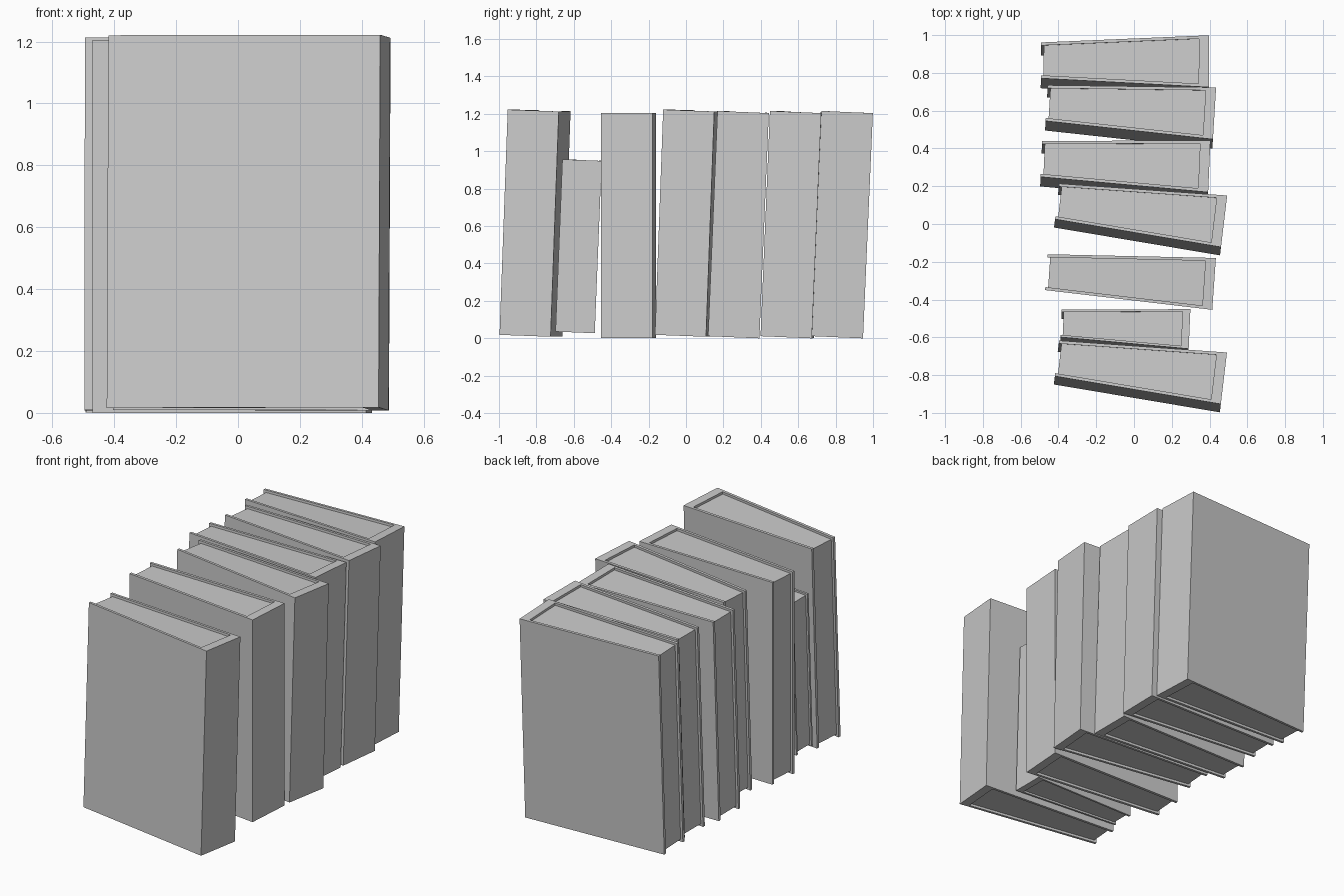
import bpy
from math import radians
from mathutils import Matrix, Vector

if "Cube" in bpy.data.objects:
    bpy.data.objects.remove(bpy.data.objects["Cube"])

HEIGHT = 1.205       # full-size book height
HALF_LEN = 0.445     # half of the cover length
SPINE, FORE = 0.1375, 0.095   # half widths at the spine and fore edge
BOARD, SPINE_T = 0.016, 0.054  # cover board and spine thickness
OVERHANG, INSET = 0.015, 0.014  # page recess at the fore edge and top/bottom


def half_width(x):
    t = (x + HALF_LEN) / (2 * HALF_LEN)
    return FORE + (SPINE - FORE) * t


def prism(name, outline, z0, z1, matrix):
    """Extrude a counter-clockwise outline between two heights."""
    n = len(outline)
    verts = [matrix @ Vector((x, y, z)) for z in (z0, z1) for x, y in outline]
    faces = [list(range(n))[::-1], list(range(n, 2 * n))]
    faces += [[i, (i + 1) % n, n + (i + 1) % n, n + i] for i in range(n)]
    mesh = bpy.data.meshes.new(name)
    mesh.from_pydata(verts, [], faces)
    obj = bpy.data.objects.new(name, mesh)
    bpy.context.collection.objects.link(obj)
    return obj


def book(index, top, yaw, lean, scale=1.0):
    m = (Matrix.Translation(top) @ Matrix.Rotation(radians(yaw), 4, 'Z')
         @ Matrix.Rotation(radians(-lean), 4, 'X') @ Matrix.Scale(scale, 4))
    xl, xr = -HALF_LEN, HALF_LEN
    xi = xr - SPINE_T
    inner_l, inner_r = half_width(xl) - BOARD, half_width(xi) - BOARD
    # U-shaped cover: two boards joined by the spine
    cover = [(xl, -FORE), (xr, -SPINE), (xr, SPINE), (xl, FORE),
             (xl, inner_l), (xi, inner_r), (xi, -inner_r), (xl, -inner_l)]
    prism(f"book_{index}_cover", cover, -HEIGHT, 0, m)
    # recessed wedge of pages
    xp = xl + OVERHANG
    wp = half_width(xp) - BOARD
    pages = [(xp, -wp), (xi, -inner_r), (xi, inner_r), (xp, wp)]
    prism(f"book_{index}_pages", pages, -HEIGHT + INSET, -INSET, m)


# top centre, yaw, lean, scale: front to back along the row
books = [
    ((0.034, -0.764, 1.217), -6.8, 2.1, 1.0),
    ((-0.046, -0.541, 0.952), -2.5, 2.3, 0.765),
    ((-0.020, -0.286, 1.205), -4.0, 0.0, 1.0),
    ((0.035, 0.067, 1.217), -6.8, 2.1, 1.0),
    ((-0.046, 0.325, 1.209), -2.5, 2.4, 1.0),
    ((-0.018, 0.613, 1.209), -3.5, 2.4, 1.0),
    ((-0.048, 0.864, 1.209), -0.3, 2.5, 1.0),
]
for i, args in enumerate(books, 1):
    book(i, *args)
